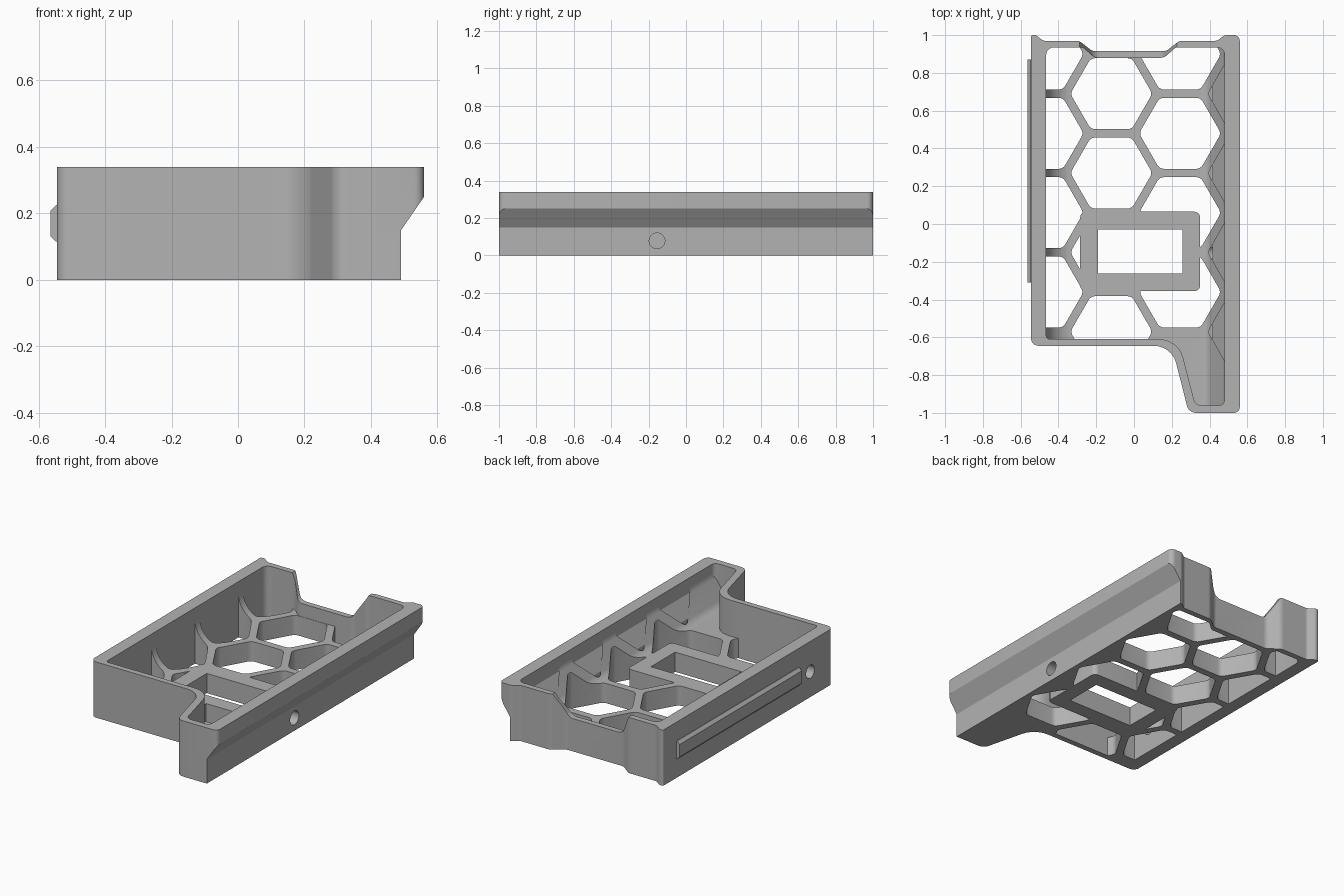
import bpy, math
from mathutils import Vector

if "Cube" in bpy.data.objects:
    bpy.data.objects.remove(bpy.data.objects["Cube"])

grey = bpy.data.materials.new("warm_grey")
grey.diffuse_color = (0.45, 0.45, 0.45, 1)
grey.use_nodes = True
grey.node_tree.nodes["Principled BSDF"].inputs["Base Color"].default_value = grey.diffuse_color


def rounded(points, steps=6):
    """Polygon corners given as (a, b, radius) turned into arcs."""
    out = []
    n = len(points)
    for i, (a, b, r) in enumerate(points):
        p = Vector((a, b))
        u = Vector(points[i - 1][:2]) - p
        v = Vector(points[(i + 1) % n][:2]) - p
        if r == 0:
            out.append(p)
            continue
        half = u.angle(v) / 2
        t = min(r / math.tan(half), 0.48 * u.length, 0.48 * v.length)
        r = t * math.tan(half)
        u.normalize()
        v.normalize()
        c = p + (u + v).normalized() * (r / math.sin(half))
        d0, d1 = p + u * t - c, p + v * t - c
        ang = d0.angle_signed(d1)
        a0 = math.atan2(d0.y, d0.x)
        for k in range(steps + 1):
            th = a0 - ang * k / steps
            out.append(c + Vector((math.cos(th), math.sin(th))) * r)
    return out


def prisms(name, outlines, lo, hi, axis="z"):
    """Extrude one or more outlines along an axis into one object."""
    place = {"z": lambda p, h: (p[0], p[1], h),
             "y": lambda p, h: (p[0], h, p[1]),
             "x": lambda p, h: (h, p[0], p[1])}[axis]
    verts, faces = [], []
    for o in outlines:
        s, n = len(verts), len(o)
        verts += [place(p, lo) for p in o] + [place(p, hi) for p in o]
        faces += [tuple(range(s + n - 1, s - 1, -1)), tuple(range(s + n, s + 2 * n))]
        faces += [(s + i, s + (i + 1) % n, s + n + (i + 1) % n, s + n + i) for i in range(n)]
    me = bpy.data.meshes.new(name)
    me.from_pydata(verts, [], faces)
    if axis == "y":
        me.flip_normals()
    ob = bpy.data.objects.new(name, me)
    bpy.context.collection.objects.link(ob)
    me.materials.append(grey)
    return ob


def boolean(ob, other, op, keep=False):
    m = ob.modifiers.new("cut", "BOOLEAN")
    m.operation, m.object, m.solver = op, other, "EXACT"
    bpy.context.view_layer.objects.active = ob
    bpy.ops.object.modifier_apply(modifier=m.name)
    if not keep:
        bpy.data.objects.remove(other, do_unlink=True)


def rect(x0, x1, y0, y1, r=0.0):
    return rounded([(x0, y0, r), (x1, y0, r), (x1, y1, r), (x0, y1, r)])


def circle(a, b, r, n=32):
    return [(a + r * math.cos(2 * math.pi * i / n), b + r * math.sin(2 * math.pi * i / n)) for i in range(n)]


def hexagon(x, y, r=0.217):
    return rounded([(x + r * math.cos(i * math.pi / 3), y + r * math.sin(i * math.pi / 3), 0.04)
                    for i in range(6)], 4)


FLOOR, TOP = 0.12, 0.34

# Tray body: outer outline with a projecting leg at the front right
outer = [(-.545, -.645, .04), (.2, -.645, .12), (.29, -1, .05), (.56, -1, .03), (.56, 1, .03),
         (.48, 1, .03), (.44, .97, .03), (.24, .97, .05), (.17, .915, .05), (-.22, .915, .05),
         (-.29, .97, .05), (-.48, .97, .03), (-.52, 1, .02), (-.545, 1, .01)]
inner = [(-.465, -.61, .02), (.235, -.61, .13), (.325, -.96, .04), (.48, -.96, .03), (.48, .935, .04),
         (.22, .935, .04), (.16, .88, .05), (-.21, .88, .05), (-.27, .935, .04), (-.465, .935, .04)]
body = prisms("tray_body", [rounded(outer)], 0, TOP)

# Undercut along the right side
boolean(body, prisms("undercut", [[(.49, -.1), (.7, -.1), (.7, .25), (.56, .25), (.49, .148)]], -1.1, 1.1, "y"),
        "DIFFERENCE")

# Inner cavity with coved long sides
cavity = prisms("cavity", [rounded(inner)], FLOOR - .02, .5)
cove = rounded([(-.465, FLOOR, .15), (.39, FLOOR, .06), (.48, .27, .08), (.48, .6, 0), (-.465, .6, 0)], 10)
boolean(cavity, prisms("cove", [cove], -1.2, 1.2, "y"), "INTERSECT")
boolean(body, cavity, "DIFFERENCE")

# Honeycomb openings, kept inside the walls and clear of the centre pad
PITCH, DX = 0.42, 0.364
cells = [hexagon(-.12, .27 + PITCH * k) for k in (-2, -1, 0, 1)]
cells += [hexagon(-.12 + s * DX, .48 + PITCH * k) for s in (-1, 1) for k in (-2, -1, 0, 1)]
holes = prisms("holes", cells, -.1, .33)
boolean(holes, prisms("wall_limit", [rounded(inner)], -.2, .45), "INTERSECT")
boolean(holes, prisms("pad_area", [rect(-.285, .35, -.355, .065, .03)], -.3, .5), "DIFFERENCE")
boolean(body, holes, "DIFFERENCE")

# Blind pockets in the sloping right wall
pockets = prisms("pockets", [hexagon(-.12 + 2 * DX, .27 + PITCH * k) for k in (-2, -1, 0, 1)], .05, .33)
slope = [(.2, 0), (.415, 0), (.415, .15), (.479, .25), (.479, .5), (.2, .5)]
boolean(pockets, prisms("slope", [slope], -1.2, 1.2, "y"), "INTERSECT")
boolean(body, pockets, "DIFFERENCE")

# Window, back wall notch and side holes
boolean(body, prisms("window", [rect(-.19, .258, -.263, -.03)], -.1, .3), "DIFFERENCE")
notch = rounded([(-.3, .5, 0), (-.3, .36, .03), (-.21, .2, .05), (.15, .2, .05), (.24, .36, .03), (.24, .5, 0)])
boolean(body, prisms("notch", [notch], .84, 1.1, "y"), "DIFFERENCE")
boolean(body, prisms("right_hole", [circle(-.155, .078, .042)], .37, .7, "x"), "DIFFERENCE")
boolean(body, prisms("left_hole", [circle(-.42, .155, .04)], -.7, -.4, "x"), "DIFFERENCE")

# Guide rail on the left wall
rail = prisms("guide_rail", [[(-.54, .115), (-.548, .115), (-.565, .132), (-.565, .208),
                              (-.548, .225), (-.54, .225)]], -.31, .87, "y")

for ob in (body, rail):
    bpy.ops.object.select_all(action="DESELECT")
    ob.select_set(True)
    bpy.context.view_layer.objects.active = ob
    bpy.ops.object.mode_set(mode="EDIT")
    bpy.ops.mesh.select_all(action="SELECT")
    bpy.ops.mesh.normals_make_consistent(inside=False)
    bpy.ops.object.mode_set(mode="OBJECT")
    bpy.ops.object.shade_smooth_by_angle(angle=math.radians(30))
